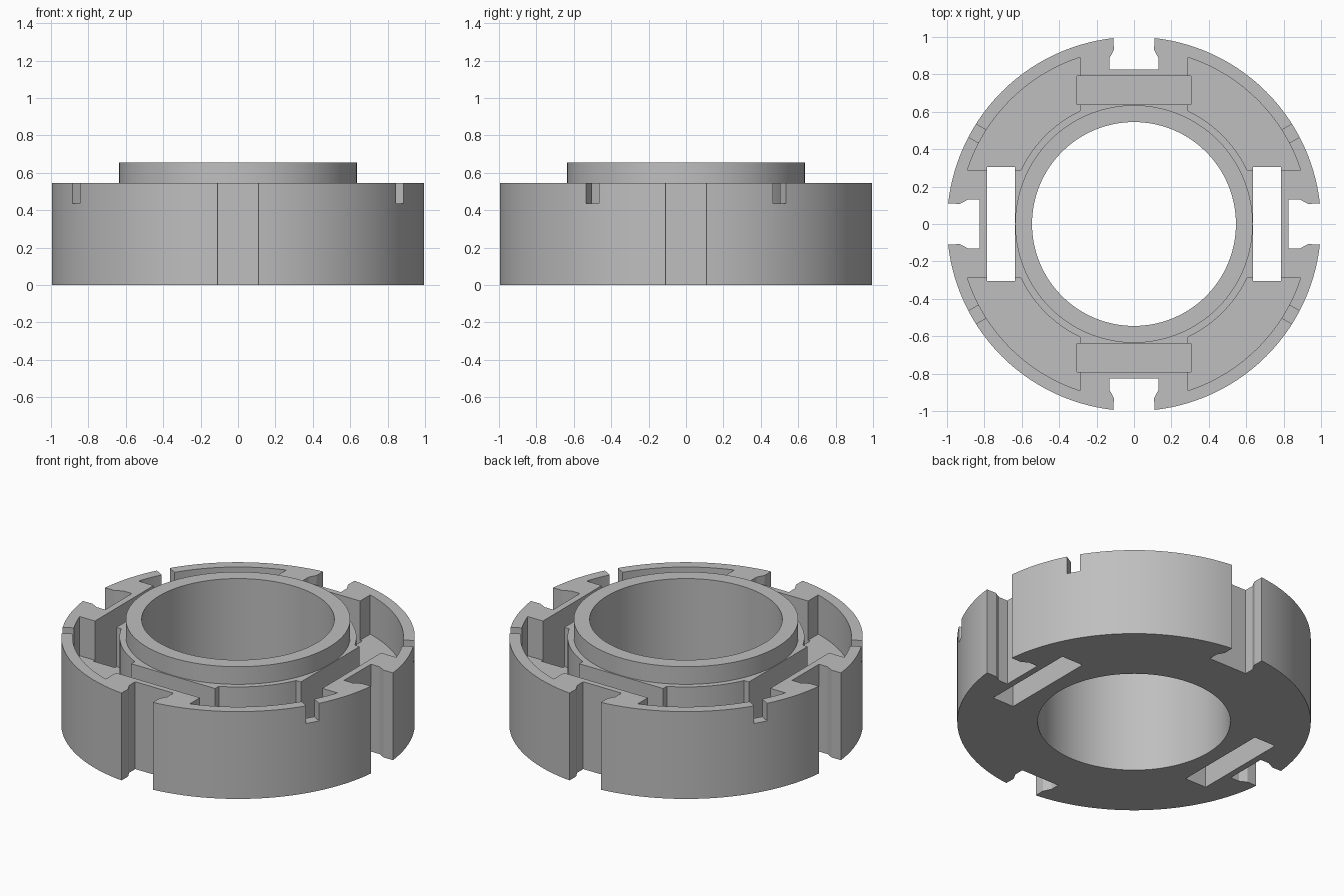
import bpy, bmesh, math
from mathutils import Matrix

if "Cube" in bpy.data.objects:
    bpy.data.objects.remove(bpy.data.objects["Cube"])

gray = bpy.data.materials.new("plain_gray")
gray.diffuse_color = (0.52, 0.52, 0.52, 1)
gray.use_nodes = True
gray.node_tree.nodes["Principled BSDF"].inputs["Base Color"].default_value = gray.diffuse_color


def prism(name, points, z0, z1):
    """Extrude a closed outline from z0 to z1."""
    bm = bmesh.new()
    face = bm.faces.new([bm.verts.new((x, y, z0)) for x, y in points])
    res = bmesh.ops.extrude_face_region(bm, geom=[face])
    top = [v for v in res["geom"] if isinstance(v, bmesh.types.BMVert)]
    bmesh.ops.translate(bm, verts=top, vec=(0, 0, z1 - z0))
    bmesh.ops.recalc_face_normals(bm, faces=bm.faces)
    mesh = bpy.data.meshes.new(name)
    bm.to_mesh(mesh)
    bm.free()
    obj = bpy.data.objects.new(name, mesh)
    bpy.context.collection.objects.link(obj)
    mesh.materials.append(gray)
    return obj


def arc(r, a0, a1, n):
    return [(r * math.cos(a0 + (a1 - a0) * i / n),
             r * math.sin(a0 + (a1 - a0) * i / n)) for i in range(n + 1)]


def circle(r, n=128):
    return arc(r, 0, 2 * math.pi, n)[:-1]


def rect(x0, x1, y0, y1):
    return [(x0, y0), (x1, y0), (x1, y1), (x0, y1)]


def turn(obj, angle):
    obj.data.transform(Matrix.Rotation(angle, 4, "Z"))
    return obj


def boolean(obj, other, op="DIFFERENCE"):
    mod = obj.modifiers.new(other.name, "BOOLEAN")
    mod.operation, mod.object, mod.solver = op, other, "EXACT"
    bpy.context.view_layer.objects.active = obj
    bpy.ops.object.modifier_apply(modifier=mod.name)
    bpy.data.objects.remove(other)


# Main body with raised collar
body = prism("slotted_ring_body", circle(1.0), 0, 0.545)
boolean(body, prism("collar", circle(0.635), 0.2, 0.655), "UNION")

# Corner pockets between the four solid blocks
edge = 0.29
a_out, a_in = math.asin(edge / 0.936), math.asin(edge / 0.67)
pocket = (arc(0.936, a_out, math.pi / 2 - a_out, 24)
          + arc(0.67, math.pi / 2 - a_in, a_in, 16))
# Edge notch outline, wider at its inner end
half = [(0.11, 1.1), (0.108, 0.93), (0.132, 0.885), (0.132, 0.825)]
notch = half + [(-x, y) for x, y in reversed(half)]
for i in range(4):
    a = i * math.pi / 2
    boolean(body, turn(prism("pocket", pocket, 0.30, 0.8), a))
    boolean(body, turn(prism("notch", notch, -0.1, 0.8), a))

# Small rim channels and straight slots
for a in (30, 150, 210, 330):
    boolean(body, turn(prism("channel", rect(0.9, 1.1, -0.04, 0.04), 0.435, 0.8),
                       math.radians(a)))
for s in (0, math.pi):
    boolean(body, turn(prism("through_slot", rect(0.637, 0.785, -0.305, 0.305),
                             -0.1, 0.8), s))
    boolean(body, turn(prism("blind_slot", rect(-0.305, 0.305, 0.64, 0.79),
                             0.21, 0.8), s))

# Central bore
boolean(body, prism("bore", circle(0.545), -0.1, 0.8))

bpy.ops.object.select_all(action="DESELECT")
body.select_set(True)
bpy.context.view_layer.objects.active = body
bpy.ops.object.shade_smooth_by_angle(angle=math.radians(15))
